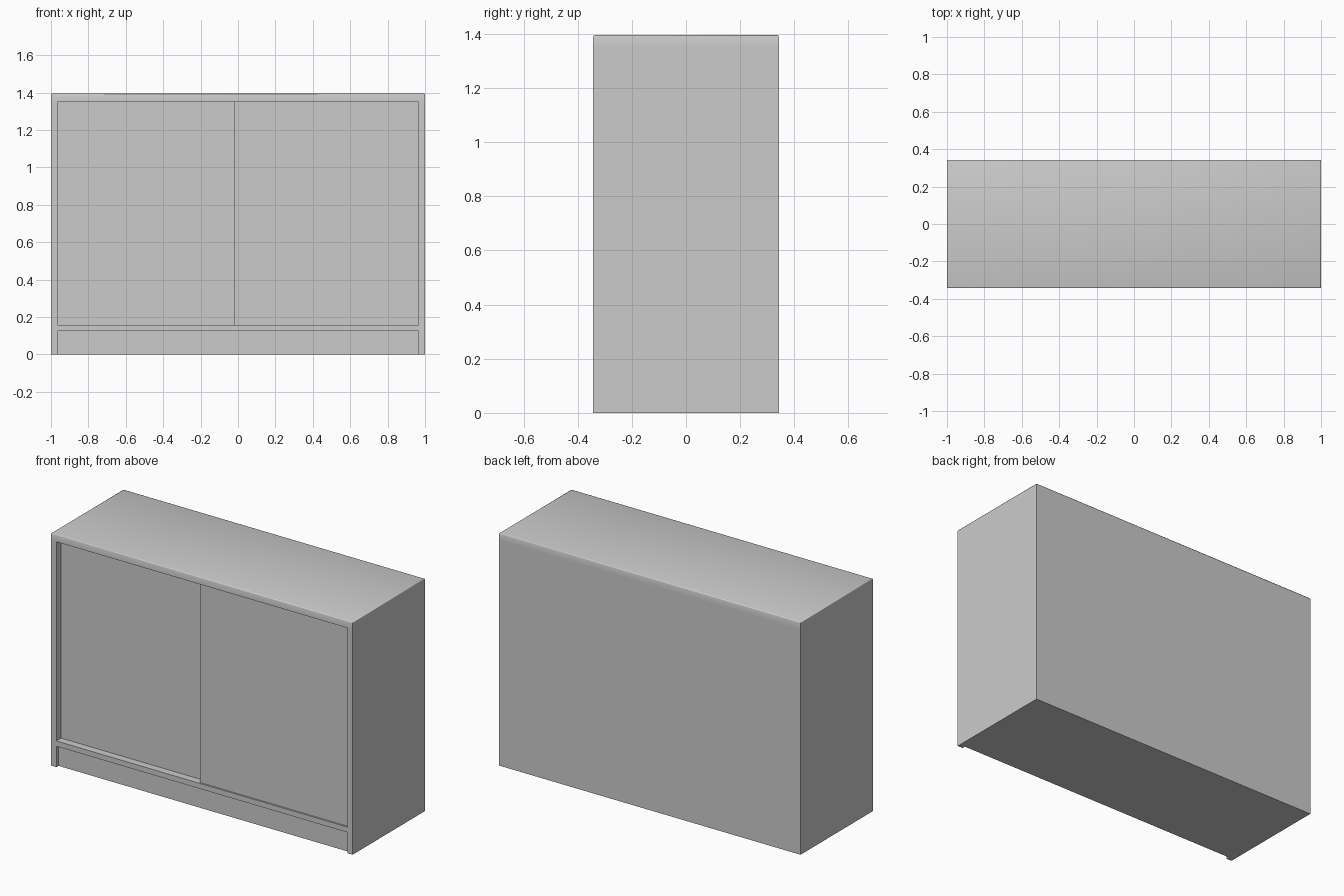
import bpy, bmesh

if "Cube" in bpy.data.objects:
    bpy.data.objects.remove(bpy.data.objects["Cube"])

W, D, H = 1.0, 0.343, 1.395      # half width, half depth, height
T = 0.035                        # side panel thickness
SHELF, FLOOR, TOP = 0.125, 0.157, 1.351


def box(name, x0, x1, y0, y1, z0, z1):
    bm = bmesh.new()
    bmesh.ops.create_cube(bm, size=1)
    for v in bm.verts:
        v.co = (x1 if v.co.x > 0 else x0,
                y1 if v.co.y > 0 else y0,
                z1 if v.co.z > 0 else z0)
    me = bpy.data.meshes.new(name)
    bm.to_mesh(me)
    bm.free()
    ob = bpy.data.objects.new(name, me)
    bpy.context.collection.objects.link(ob)
    return ob


# Carcass: sides, back and bottom shelf butt up under the top board
for name, x in (("left_side", -W), ("right_side", W - T)):
    box(name, x, x + T, -D, D, 0, TOP)
inner = W - T
box("back_panel", -inner, inner, D - 0.02, D, FLOOR, TOP)
box("bottom_shelf", -inner, inner, -D, D, SHELF, FLOOR)

# Recessed closed plinth
box("plinth", -inner, inner, -D + 0.02, D, 0, SHELF)

# Two sliding doors on separate tracks
box("right_door", -0.02, inner, -D + 0.01, -D + 0.04, FLOOR, TOP)
box("left_door", -inner, 0.02, -D + 0.045, -D + 0.075, FLOOR, TOP)

# Top board with softly rounded upper edges
top = box("top_board", -W, W, -D, D, TOP, H)
bm = bmesh.new()
bm.from_mesh(top.data)
upper = [e for e in bm.edges if all(v.co.z > H - 0.001 for v in e.verts)]
bmesh.ops.bevel(bm, geom=upper, offset=0.006, segments=2, profile=0.5, affect='EDGES')
bm.to_mesh(top.data)
bm.free()
bpy.context.view_layer.objects.active = top
top.select_set(True)
bpy.ops.object.shade_smooth_by_angle(angle=1.05)
